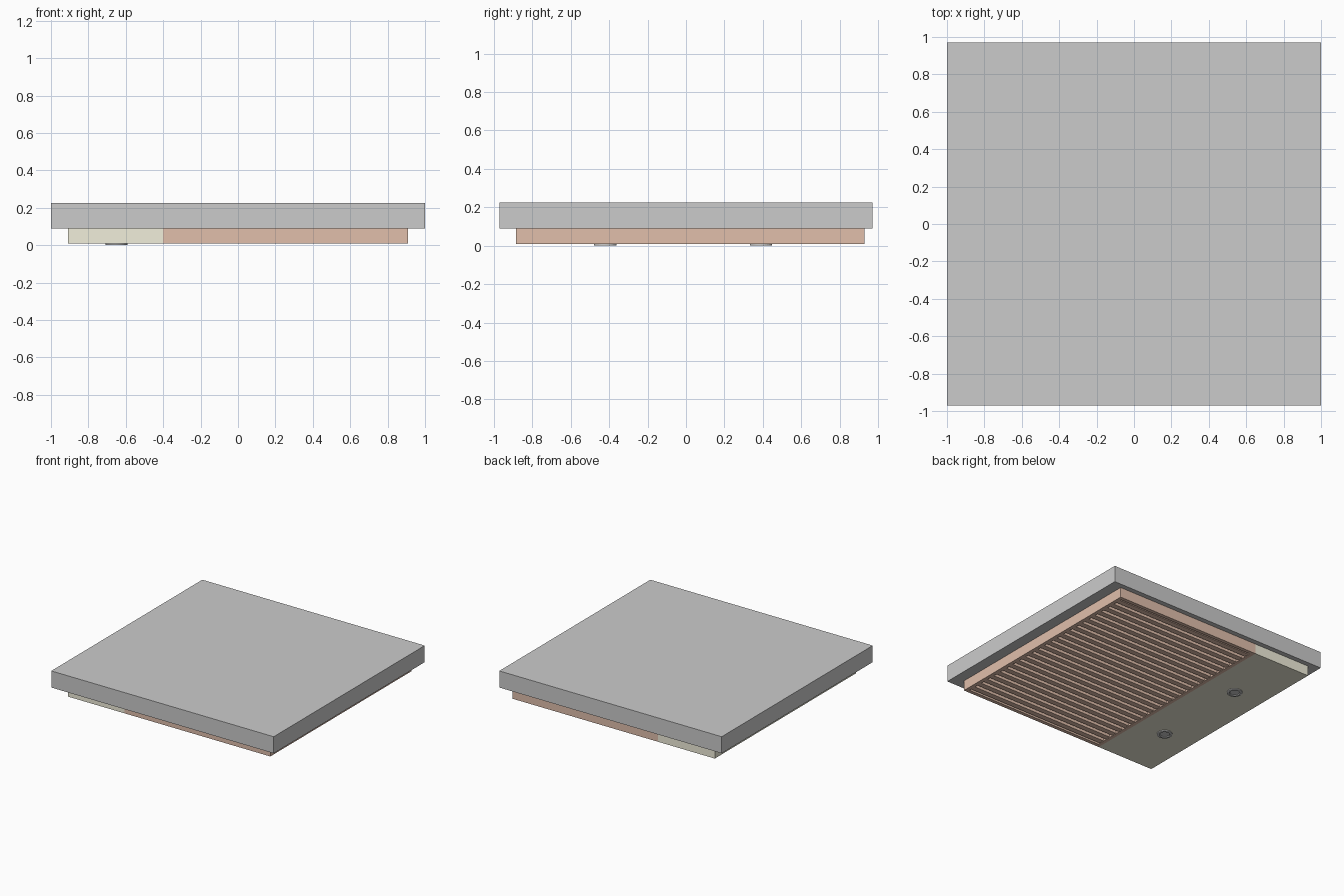
import bpy, bmesh, math

if "Cube" in bpy.data.objects:
    bpy.data.objects.remove(bpy.data.objects["Cube"])

def material(name, rgb):
    m = bpy.data.materials.new(name)
    m.diffuse_color = (*rgb, 1)
    m.use_nodes = True
    m.node_tree.nodes["Principled BSDF"].inputs["Base Color"].default_value = m.diffuse_color
    return m

BROWN = material("brown_metal", (0.75, 0.52, 0.41))
OLIVE = material("olive_panel", (0.88, 0.86, 0.71))

def finish(name, bm, mat=None):
    bmesh.ops.recalc_face_normals(bm, faces=bm.faces)
    me = bpy.data.meshes.new(name)
    bm.to_mesh(me)
    bm.free()
    ob = bpy.data.objects.new(name, me)
    bpy.context.collection.objects.link(ob)
    if mat:
        me.materials.append(mat)
    return ob

def add_box(bm, x0, x1, y0, y1, z0, z1):
    vs = bmesh.ops.create_cube(bm, size=1)["verts"]
    for v in vs:
        v.co.x = x1 if v.co.x > 0 else x0
        v.co.y = y1 if v.co.y > 0 else y0
        v.co.z = z1 if v.co.z > 0 else z0

def boxes(name, dims, mat=None):
    bm = bmesh.new()
    for d in dims:
        add_box(bm, *d)
    return finish(name, bm, mat)

# Body extents
X0, XS, X1 = -0.91, -0.40, 0.91
Y0, Y1 = -0.885, 0.93
Z0, Z1, Z2 = 0.008, 0.09, 0.225
T = 0.03

# Upper housing and control panel
boxes("top_housing", [(-1, 1, -0.97, 0.97, Z1, Z2)])
boxes("light_panel", [(X0, XS, Y0, Y1, Z0, Z1)], OLIVE)

# Rim around the filter
boxes("filter_frame", [
    (XS, X1, Y0, Y0 + T, Z0, Z1),
    (XS, X1, Y1 - T, Y1, Z0, Z1),
    (XS, XS + T, Y0 + T, Y1 - T, Z0, Z1),
    (X1 - T, X1, Y0 + T, Y1 - T, Z0, Z1)], BROWN)

# Baffle filter: lower U channels and staggered inverted ones above
def channels(name, ys, width, z_web, z_lip, mat):
    t = 0.005
    profile_dims = []
    xa, xb = XS + T, X1 - T
    lo, hi = min(z_web, z_lip), max(z_web, z_lip)
    for y in ys:
        profile_dims.append((xa, xb, y - width / 2, y + width / 2, z_web - t / 2, z_web + t / 2))
        for s in (-1, 1):
            c = y + s * (width - t) / 2
            profile_dims.append((xa, xb, c - t / 2, c + t / 2, lo, hi))
    return boxes(name, profile_dims, mat)

COUNT = 24
pitch = (Y1 - Y0 - 2 * T) / COUNT
centres = [Y0 + T + pitch * (i + 0.5) for i in range(COUNT)]
channels("lower_baffles", centres, pitch * 0.6, 0.014, 0.04, BROWN)
channels("upper_baffles", [y + pitch / 2 for y in centres[:-1]], pitch * 0.7, 0.065, 0.035, BROWN)

# Round lamps: trim ring with a recessed lens
def lamp(name, x, y, n=32):
    profile = [(0.058, Z0 + 0.002), (0.058, 0.002), (0.055, 0.0),
               (0.040, 0.0), (0.036, 0.006), (0.0, 0.006)]
    bm = bmesh.new()
    vs = [bm.verts.new((r, 0, z)) for r, z in profile]
    es = [bm.edges.new(p) for p in zip(vs, vs[1:])]
    bmesh.ops.spin(bm, geom=vs + es, cent=(0, 0, 0), axis=(0, 0, 1),
                   angle=2 * math.pi, steps=n, use_merge=False)
    bmesh.ops.remove_doubles(bm, verts=bm.verts, dist=1e-5)
    ob = finish(name, bm)
    ob.location = (x, y, 0)
    # Outward normals face down on an open shell
    if sum(p.normal.z * p.area for p in ob.data.polygons) > 0:
        ob.data.flip_normals()

lamp("front_lamp", -0.65, -0.42)
lamp("back_lamp", -0.65, 0.39)
